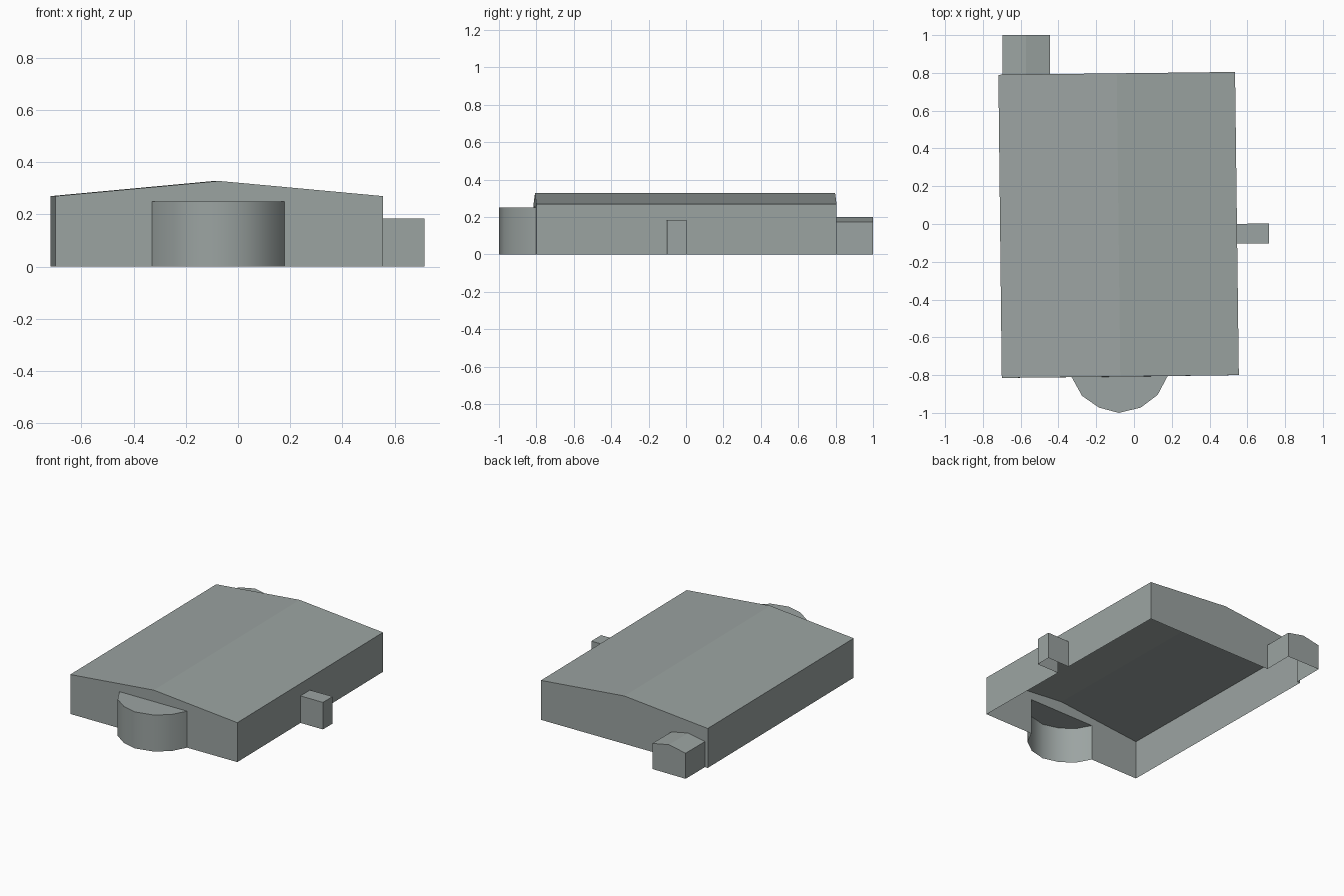
import bpy
import bmesh
from mathutils import Vector

default = bpy.data.objects.get("Cube")
if default:
    bpy.data.objects.remove(default)

grey = bpy.data.materials.new("concrete_grey")
grey.use_nodes = True
colour = (0.33, 0.37, 0.36, 1)
grey.diffuse_color = colour
grey.node_tree.nodes["Principled BSDF"].inputs["Base Color"].default_value = colour


def at(point, z):
    return Vector((point[0], point[1], z))


def middle(a, b):
    return (Vector(a) + Vector(b)) / 2


def make_object(name, faces):
    """Join a list of polygons into one open shell."""
    bm = bmesh.new()
    for face in faces:
        bm.faces.new([bm.verts.new(p) for p in face])
    bmesh.ops.remove_doubles(bm, verts=bm.verts, dist=0.0005)
    mesh = bpy.data.meshes.new(name)
    bm.to_mesh(mesh)
    bm.free()
    mesh.materials.append(grey)
    obj = bpy.data.objects.new(name, mesh)
    bpy.context.collection.objects.link(obj)
    return obj


def wall(a, b, height, peak=None, opening=()):
    """Upright wall from a to b, with an optional gable and doorway outline."""
    top = [at(b, height), at(a, height)]
    if peak:
        top.insert(1, at(middle(a, b), peak))
    return [at(a, 0), *opening, at(b, 0), *top]


def gable_roof(plan, eave, ridge):
    """Two slopes whose ridge joins the middles of the front and back edges."""
    a, b, c, d = plan
    front, back = at(middle(a, b), ridge), at(middle(c, d), ridge)
    return [[at(a, eave), front, back, at(d, eave)],
            [front, at(b, eave), at(c, eave), back]]


def doorway(path, height, peak=None):
    """Outline of the hole where an annex meets the hall."""
    a, b = path[0], path[-1]
    points = [at(a, 0), at(a, height), at(b, height), at(b, 0)]
    if peak:
        points.insert(2, at(middle(a, b), peak))
    return points


# Plans, counter-clockwise; each annex starts and ends on the hall wall
hall = [(-0.70, -0.815), (0.555, -0.80), (0.535, 0.805), (-0.718, 0.79)]
apse = [(-0.33, -0.811), (-0.275, -0.91), (-0.185, -0.972), (-0.08, -1.0),
        (0.035, -0.972), (0.125, -0.905), (0.178, -0.805)]
side = [(0.546, -0.104), (0.715, -0.102), (0.715, 0.004), (0.545, 0.0)]
porch = [(-0.445, 0.793), (-0.445, 1.0), (-0.697, 1.0), (-0.697, 0.79)]
EAVE, RIDGE = 0.27, 0.328
APSE_TOP, SIDE_TOP = 0.25, 0.185
PORCH_EAVE, PORCH_RIDGE = 0.175, 0.2

# Main hall, open underneath and towards each annex
a, b, c, d = hall
make_object("main_hall", [
    wall(a, b, EAVE, RIDGE, doorway(apse, APSE_TOP)),
    wall(b, c, EAVE, None, doorway(side, SIDE_TOP)),
    wall(c, d, EAVE, RIDGE, doorway(porch, PORCH_EAVE, PORCH_RIDGE)),
    wall(d, a, EAVE),
    *gable_roof(hall, EAVE, RIDGE)])

# Flat-roofed annexes
for name, path, height in (("rounded_apse", apse, APSE_TOP),
                           ("side_annex", side, SIDE_TOP)):
    faces = [wall(p, q, height) for p, q in zip(path, path[1:])]
    faces.append([at(p, height) for p in path])
    obj = make_object(name, faces)
    if path is apse:
        bpy.ops.object.select_all(action="DESELECT")
        obj.select_set(True)
        bpy.context.view_layer.objects.active = obj
        bpy.ops.object.shade_smooth_by_angle(angle=0.8)

# Gabled back porch
p, q, r, s = porch
make_object("back_porch", [
    wall(p, q, PORCH_EAVE), wall(q, r, PORCH_EAVE, PORCH_RIDGE),
    wall(r, s, PORCH_EAVE), *gable_roof([s, p, q, r], PORCH_EAVE, PORCH_RIDGE)])
